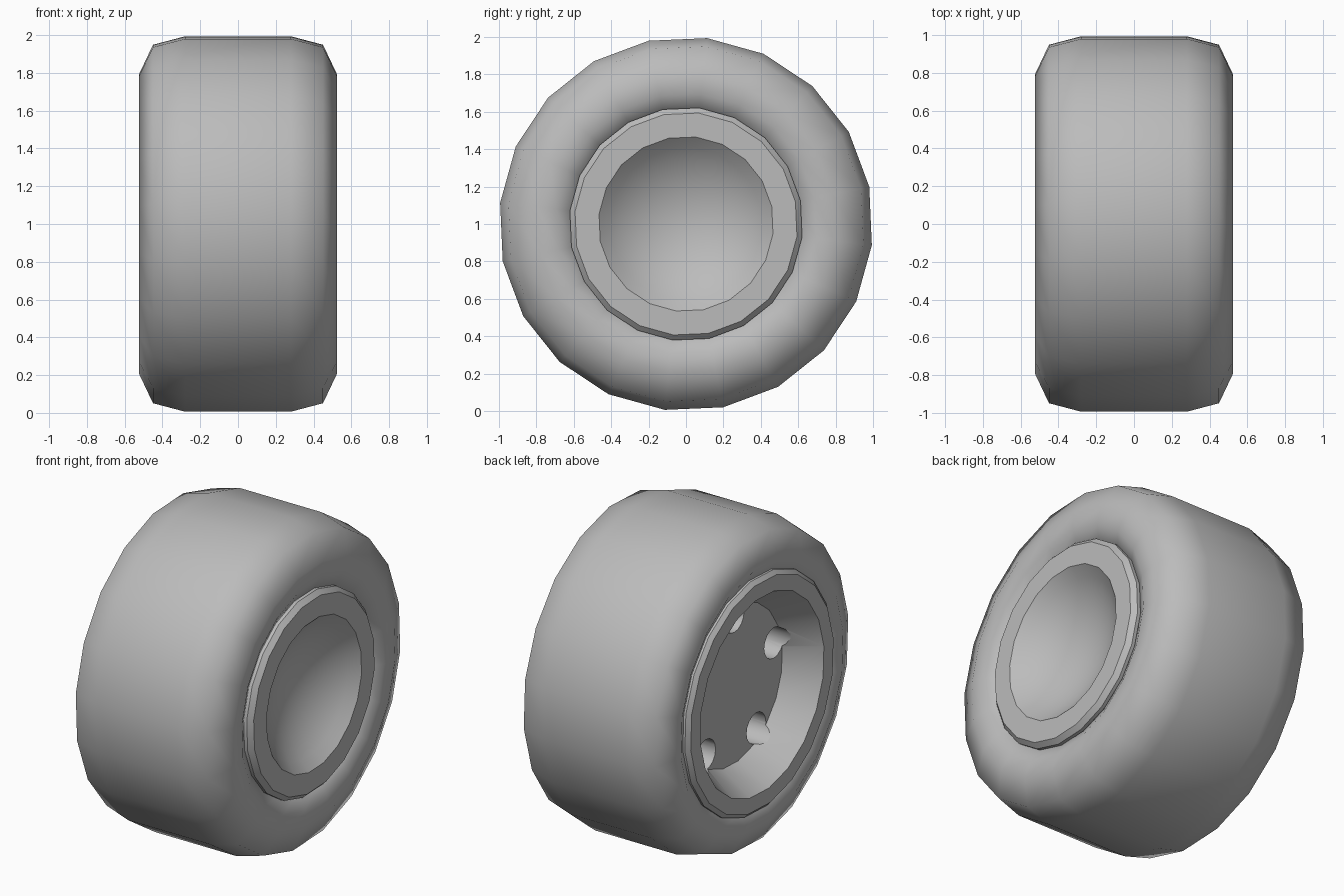
import bpy, bmesh
from math import sin, cos, pi, radians
from mathutils import Matrix, Vector

cube = bpy.data.objects.get("Cube")
if cube:
    bpy.data.objects.remove(cube, do_unlink=True)

SIDES = 20
TURN = radians(83.5)      # direction of the first corner of the wheel
HOLES = 5

grey = bpy.data.materials.new("plain grey")
grey.use_nodes = True
colour = (0.5, 0.5, 0.5, 1)
grey.diffuse_color = colour
grey.node_tree.nodes["Principled BSDF"].inputs["Base Color"].default_value = colour


def finish(name, bm):
    """Turn a bmesh into a named object standing on the ground."""
    bmesh.ops.remove_doubles(bm, verts=bm.verts, dist=1e-5)
    bmesh.ops.recalc_face_normals(bm, faces=bm.faces)
    bmesh.ops.translate(bm, verts=bm.verts, vec=(0, 0, 1))
    mesh = bpy.data.meshes.new(name)
    bm.to_mesh(mesh)
    bm.free()
    mesh.materials.append(grey)
    obj = bpy.data.objects.new(name, mesh)
    bpy.context.collection.objects.link(obj)
    return obj


def lathe(name, profile, closed):
    """Spin an (x, radius) profile about the axle."""
    bm = bmesh.new()
    verts = [bm.verts.new((x, r * cos(TURN), r * sin(TURN))) for x, r in profile]
    pairs = list(zip(verts, verts[1:]))
    if closed:
        pairs.append((verts[-1], verts[0]))
    edges = [bm.edges.new(p) for p in pairs]
    bmesh.ops.spin(bm, geom=verts + edges, cent=(0, 0, 0), axis=(1, 0, 0),
                   angle=2 * pi, steps=SIDES, use_merge=False)
    return finish(name, bm)


def smooth(obj, degrees):
    bpy.ops.object.select_all(action='DESELECT')
    obj.select_set(True)
    bpy.context.view_layer.objects.active = obj
    bpy.ops.object.shade_smooth_by_angle(angle=radians(degrees))


# Tyre: rounded tread and sidewalls dipping in towards the rim
tread = [(0.28, 1.0), (0.45, 0.955), (0.523, 0.8)]
tyre = lathe("tyre",
             [(-x, r) for x, r in reversed(tread)] + tread
             + [(0.515, 0.7), (0.46, 0.6), (0.3, 0.58), (-0.3, 0.58), (-0.47, 0.7)],
             True)
smooth(tyre, 60)

# Rim: shallow spherical dish on one side, deep cone with flat plate on the other
dish_r, dish_depth = 0.468, 0.2
ball = (dish_r ** 2 + dish_depth ** 2) / (2 * dish_depth)
dish = []
for i in range(9):
    r = dish_r * i / 8
    drop = (ball ** 2 - r ** 2) ** 0.5 - (ball - dish_depth)
    dish.append((0.523 - drop, r))
rim = lathe("rim",
            dish + [(0.523, 0.597), (0.495, 0.625), (0.42, 0.625), (-0.42, 0.73),
                    (-0.5, 0.73), (-0.523, 0.705), (-0.523, 0.61),
                    (-0.32, 0.49), (-0.32, 0)],
            False)

# Round pockets cut where the cone meets the plate
bm = bmesh.new()
for i in range(HOLES):
    a = radians(164.5) + 2 * pi * i / HOLES
    place = Matrix.Translation(Vector((-0.37, 0.42 * cos(a), 0.42 * sin(a))))
    bmesh.ops.create_cone(bm, cap_ends=True, segments=16, radius1=0.095, radius2=0.095,
                          depth=0.4, matrix=place @ Matrix.Rotation(pi / 2, 4, 'Y'))
cutter = finish("pocket_cutter", bm)
cutter.hide_render = True
cut = rim.modifiers.new("pockets", 'BOOLEAN')
cut.object = cutter
cut.operation = 'DIFFERENCE'
cut.solver = 'EXACT'
bpy.context.view_layer.objects.active = rim
bpy.ops.object.modifier_apply(modifier=cut.name)
bpy.data.objects.remove(cutter, do_unlink=True)
smooth(rim, 30)
